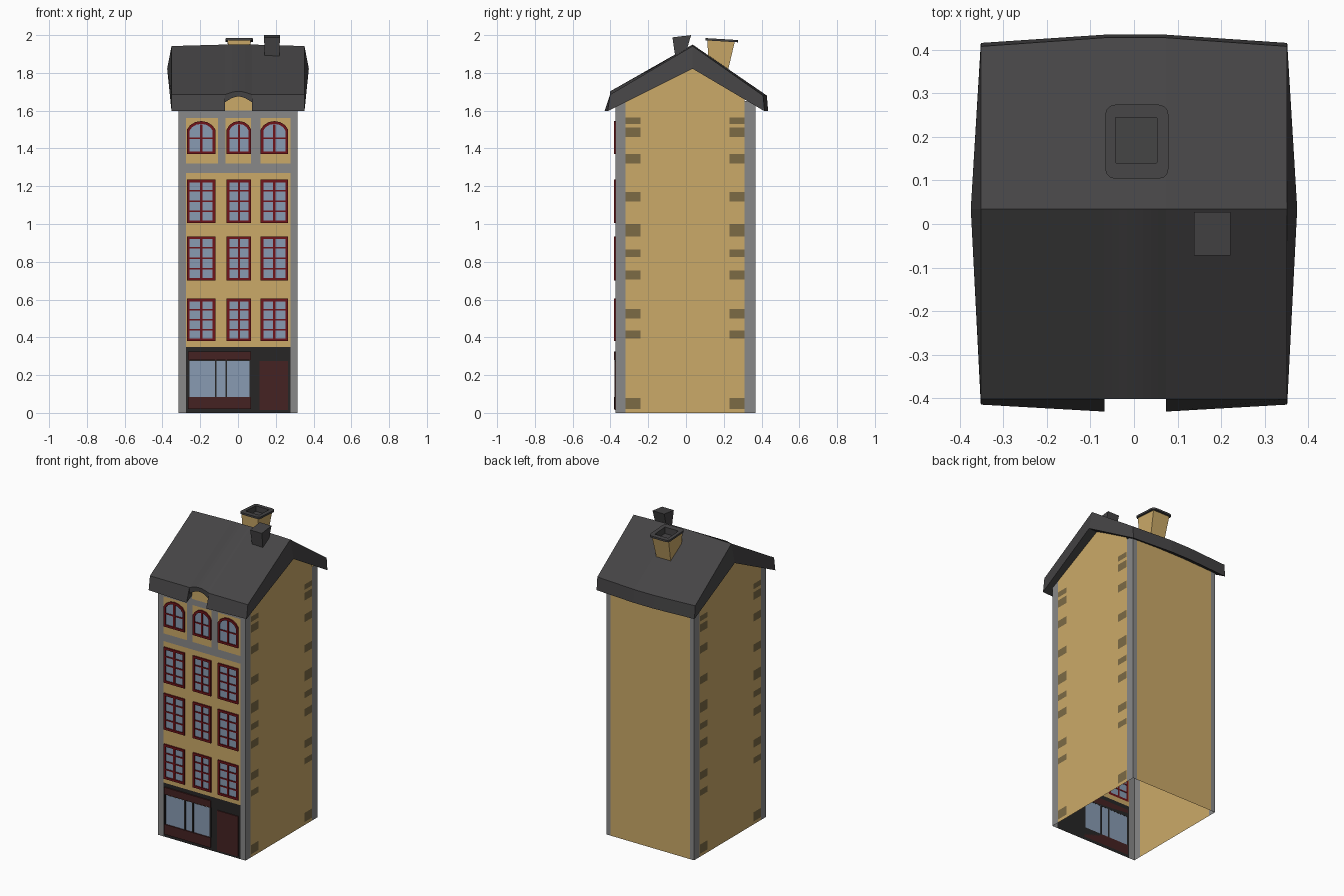
import bpy, bmesh, math

if "Cube" in bpy.data.objects:
    bpy.data.objects.remove(bpy.data.objects["Cube"])

# ---------- materials ----------
def mat(name, r, g, b):
    m = bpy.data.materials.new(name)
    m.diffuse_color = (r, g, b, 1)
    m.use_nodes = True
    m.node_tree.nodes["Principled BSDF"].inputs["Base Color"].default_value = m.diffuse_color
    return m
TAN = mat("tan_plaster", 0.60, 0.40, 0.14)
GREY = mat("grey_stone", 0.25, 0.25, 0.25)
ROOF = mat("roof_slate", 0.06, 0.058, 0.06)
RED = mat("window_red", 0.16, 0.007, 0.010)
GLASS = mat("glass_blue", 0.25, 0.33, 0.45)
DARK = mat("shop_dark", 0.020, 0.019, 0.019)
MAROON = mat("shop_maroon", 0.06, 0.016, 0.016)
QUOIN = mat("quoin_brown", 0.20, 0.145, 0.06)

# ---------- helpers ----------
def mesh(name, verts, faces, m, solid=False):
    me = bpy.data.meshes.new(name)
    me.from_pydata(verts, [], faces)
    if solid:
        bm = bmesh.new()
        bm.from_mesh(me)
        bmesh.ops.remove_doubles(bm, verts=bm.verts, dist=1e-5)
        bmesh.ops.recalc_face_normals(bm, faces=bm.faces)
        bm.to_mesh(me)
        bm.free()
    me.materials.append(m)
    ob = bpy.data.objects.new(name, me)
    bpy.context.collection.objects.link(ob)
    return ob

def sheet(name, polys, place, m, flip=False):
    """Flat polygons given as (u, v) lists, mapped to space by place(u, v)."""
    verts, faces = [], []
    for p in polys:
        f = list(range(len(verts), len(verts) + len(p)))
        verts += [place(u, v) for u, v in p]
        faces.append(f[::-1] if flip else f)
    return mesh(name, verts, faces, m)

def rect(a, b, c, d):
    return [(a, c), (b, c), (b, d), (a, d)]

def holed(a, b, c, d, holes):
    us = sorted({a, b} | {u for h in holes for u in h[:2]})
    vs = sorted({c, d} | {v for h in holes for v in h[2:]})
    out = []
    for u0, u1 in zip(us, us[1:]):
        for v0, v1 in zip(vs, vs[1:]):
            mu, mv = (u0 + u1) / 2, (v0 + v1) / 2
            if not any(h[0] < mu < h[1] and h[2] < mv < h[3] for h in holes):
                out.append(rect(u0, u1, v0, v1))
    return out

def taper(name, lo, hi, z0, z1, m, tilt=0.0, top=True):
    v = [(x, y, z0) for x, y in rect(*lo)]
    v += [(x, y, z1 + (tilt if i > 1 else 0)) for i, (x, y) in enumerate(rect(*hi))]
    f = [(3, 2, 1, 0)] + [(i, (i + 1) % 4, 4 + (i + 1) % 4, 4 + i) for i in range(4)]
    if top:
        f.append((4, 5, 6, 7))
    return mesh(name, v, f, m, True)

def block(name, x0, x1, z0, z1, ya, yb, m):
    return taper(name, (x0, x1, ya, yb), (x0, x1, ya, yb), z0, z1, m)

def ring(name, outer, inner, near, far, m):
    n = len(outer)
    v = [fn(*p) for fn in (near, far) for loop in (outer, inner) for p in loop]
    f = []
    for i in range(n):
        j = (i + 1) % n
        for a, b in ((0, n), (n, 3 * n), (3 * n, 2 * n), (2 * n, 0)):
            f.append((a + i, a + j, b + j, b + i))
    return mesh(name, v, f, m, True)

FY = -0.372
front = lambda y: (lambda u, v: (u, y, v))

# ---------- walls (open underneath) ----------
cols = [(-0.27, -0.12), (-0.06, 0.07), (0.12, 0.265)]
rows = [(0.38, 0.605), (0.70, 0.935), (1.005, 1.235)]
wins = [c + r for r in rows for c in cols]
shop_glass = (-0.26, 0.065, 0.085, 0.275)
sheet("facade_plaster", holed(-0.275, 0.278, 0.35, 1.27, wins), front(FY), TAN)
sheet("shop_panel", holed(-0.275, 0.278, 0, 0.35, [shop_glass]), front(FY), DARK)
tops = [(-0.275, -0.105, 1.32, 1.56), (-0.066, 0.07, 1.32, 1.56), (0.118, 0.278, 1.32, 1.56)]
sheet("facade_stone_band", holed(-0.275, 0.278, 1.27, 1.64, tops), front(FY), GREY)
sheet("upper_plaster", [rect(*t) for t in tops], front(FY), TAN)
sheet("dormer_plaster", [rect(-0.068, 0.073, 1.60, 1.69)], front(FY - 0.002), TAN)
sheet("back_wall", [rect(-0.285, 0.285, 0, 1.64)], front(0.367), TAN, True)
sheet("front_corner_stone", [rect(-0.315, -0.275, 0, 1.64), rect(0.278, 0.315, 0, 1.64)],
      front(FY), GREY)
sheet("back_corner_stone", [rect(-0.315, -0.285, 0, 1.64), rect(0.285, 0.315, 0, 1.64)],
      front(0.367), GREY, True)
quoin_z = [(0.02, 0.08), (0.395, 0.435), (0.50, 0.55), (0.705, 0.755), (0.825, 0.865),
           (0.935, 1.0), (1.12, 1.17), (1.32, 1.37), (1.46, 1.51), (1.53, 1.565)]
gable = [(-0.32, 0), (0.31, 0), (0.31, 1.68), (0.033, 1.84), (-0.32, 1.68)]
for s, side in ((1, "right"), (-1, "left")):
    at = lambda x: (lambda u, v: (s * x, u, v))
    sheet(side + "_wall", [gable], at(0.315), TAN, s < 0)
    sheet(side + "_corner_stone", [rect(FY, -0.32, 0, 1.65), rect(0.31, 0.367, 0, 1.65)],
          at(0.315), GREY, s < 0)
    sheet(side + "_quoins", [rect(a, b, *z) for z in quoin_z
          for a, b in ((-0.32, -0.24), (0.23, 0.31))], at(0.3165), QUOIN, s < 0)

# ---------- windows ----------
def arch(a, b, c, spring, top, n=6):
    mid, h = (a + b) / 2, (b - a) / 2
    pts = [(a, c), (b, c)]
    for i in range(n + 1):
        t = math.radians(20 + 140 * i / n)
        k = (math.sin(t) - math.sin(math.radians(20))) / (1 - math.sin(math.radians(20)))
        pts.append((mid + h * math.cos(t) / math.cos(math.radians(20)), spring + (top - spring) * k))
    return pts

def window(name, outer, inner, bars_z, zmax):
    ring(name + "_frame", outer, inner, front(FY - 0.009), front(FY), RED)
    sheet(name + "_glass", [outer], front(FY - 0.002), GLASS)
    xs, z0 = [p[0] for p in inner], inner[0][1]
    mid = (min(xs) + max(xs)) / 2
    block(name + "_mullion", mid - 0.006, mid + 0.006, z0, zmax, FY - 0.007, FY, RED)
    for z in bars_z:
        block(name + "_bar", min(xs), max(xs), z - 0.004, z + 0.004, FY - 0.006, FY, RED)

w = 0.014
for i, (a, b, c, d) in enumerate(wins):
    window(f"window_{i}", rect(a, b, c, d), rect(a + w, b - w, c + w, d - w),
           [c + (d - c) * k for k in (0.27, 0.5, 0.74)], d - w)
for i, (a, b) in enumerate(cols):
    window(f"arched_window_{i}", arch(a, b, 1.37, 1.50, 1.545),
           arch(a + w, b - w, 1.37 + w, 1.495, 1.53), [1.455], 1.528)

# ---------- shop front and door ----------
sheet("shop_glass", [rect(*shop_glass)], front(FY - 0.001), GLASS)
block("shop_sign_board", -0.265, 0.068, 0.28, 0.325, FY - 0.008, FY, MAROON)
block("shop_base_panel", -0.265, 0.068, 0.02, 0.085, FY - 0.008, FY, MAROON)
for x in (-0.262, -0.118, -0.061, 0.066):
    block("shop_mullion", x - 0.004, x + 0.004, 0.085, 0.28, FY - 0.007, FY, DARK)
block("door", 0.115, 0.265, 0.015, 0.275, FY - 0.006, FY, MAROON)

# ---------- roof: six-point section swept across x, with an arched notch in front ----------
def section(x, bow, xr, notch=None):
    ft, fb = (-0.402, 1.685), (-0.415 - 0.016 * bow, 1.597)
    if notch is not None:
        ft, fb = (-0.402, 1.685 + 0.017 * notch), (-0.40, 1.645 + 0.03 * notch)
    ridge = 1.942 + 0.008 * bow
    return [(x, *fb), (x, *ft), (x, 0.035, ridge), (x, 0.408 + 0.02 * bow, 1.68),
            (x, 0.416 + 0.019 * bow, 1.597), (xr, 0.035, 1.822)]
st = [section(-0.352, 0, -0.375), section(-0.068, 1, -0.068)]
for i in range(9):
    t = i / 8
    x = -0.068 + 0.141 * t
    st.append(section(x, 1, x, math.sin(math.pi * t)))
st += [section(0.073, 1, 0.073), section(0.352, 0, 0.375)]
verts = [p for s in st for p in s]
faces = [(5, 4, 3, 2), (5, 2, 1, 0)]
e = 6 * (len(st) - 1)
faces += [(e + 2, e + 3, e + 4, e + 5), (e, e + 1, e + 2, e + 5)]
for k in range(len(st) - 1):
    for i in range(6):
        j = (i + 1) % 6
        q = [6 * k + i, 6 * k + j, 6 * k + 6 + j, 6 * k + 6 + i]
        uniq = []
        for n in q:  # collapse coincident corners at the notch sides
            if all(max(abs(verts[n][c] - verts[m][c]) for c in range(3)) > 1e-6 for m in uniq):
                uniq.append(n)
        if len(uniq) > 2:
            faces.append(uniq)
mesh("roof", verts, faces, ROOF, True)

# ---------- chimneys ----------
def rounded(a, b, c, d, r, n=3):
    pts = []
    for q, (cx, cy) in enumerate(((b - r, d - r), (a + r, d - r), (a + r, c + r), (b - r, c + r))):
        for i in range(n + 1):
            t = math.pi / 2 * (q + i / n)
            pts.append((cx + r * math.cos(t), cy + r * math.sin(t)))
    return pts
lean = lambda z: (lambda u, v: (u, v, z - 0.06 * (v - 0.19)))
taper("back_chimney", (-0.042, 0.052, 0.125, 0.205), (-0.055, 0.066, 0.113, 0.258),
      1.74, 1.973, TAN, -0.008, top=False)
ring("back_chimney_cap", rounded(-0.066, 0.079, 0.104, 0.274, 0.022),
     rounded(-0.043, 0.053, 0.14, 0.245, 0.003), lean(1.979), lean(1.967), ROOF)
taper("back_chimney_flue", (-0.043, 0.053, 0.14, 0.245), (-0.043, 0.053, 0.14, 0.245),
      1.94, 1.972, ROOF, -0.006, top=False)
taper("front_chimney", (0.143, 0.217, -0.05, -0.02), (0.138, 0.222, -0.072, 0.027),
      1.84, 1.988, ROOF, 0.012)
